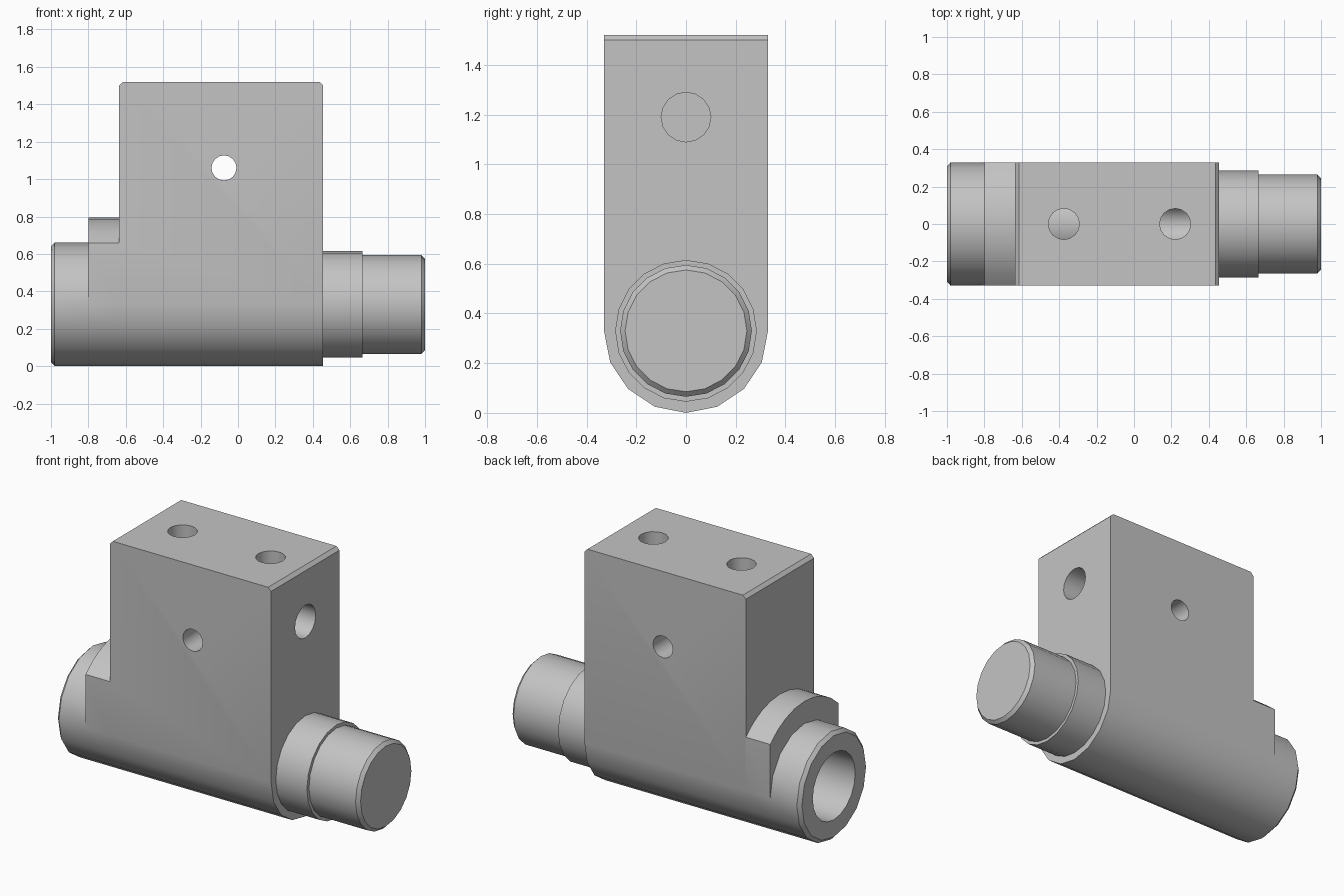
import bpy, bmesh
from math import pi, sin, cos, acos
from mathutils import Matrix, Vector

if "Cube" in bpy.data.objects:
    bpy.data.objects.remove(bpy.data.objects["Cube"])

R = 0.33                       # body radius, also the height of the main axis
X_END, X_STEP, X_BLOCK, X_FACE = -1.0, -0.8, -0.635, 0.455
TOP = 1.52

metal = bpy.data.materials.new("plain_grey")
metal.use_nodes = True
GREY = (0.55, 0.55, 0.55, 1)
metal.diffuse_color = GREY
metal.node_tree.nodes["Principled BSDF"].inputs["Base Color"].default_value = GREY


def arc(radius, start, end, steps):
    """Points (y, z) on an arc about the main axis."""
    return [(radius * cos(start + (end - start) * i / steps),
             R + radius * sin(start + (end - start) * i / steps)) for i in range(steps + 1)]


def finish(name, bm):
    bmesh.ops.recalc_face_normals(bm, faces=bm.faces)
    mesh = bpy.data.meshes.new(name)
    bm.to_mesh(mesh)
    bm.free()
    mesh.materials.append(metal)
    obj = bpy.data.objects.new(name, mesh)
    bpy.context.collection.objects.link(obj)
    return obj


def prism(name, outline, x0, x1, chamfer=None):
    """Extrude a (y, z) outline along x; chamfer is a rule choosing edges."""
    bm = bmesh.new()
    face = bm.faces.new([bm.verts.new((x0, y, z)) for y, z in outline])
    extruded = bmesh.ops.extrude_face_region(bm, geom=[face])["geom"]
    moved = [v for v in extruded if isinstance(v, bmesh.types.BMVert)]
    bmesh.ops.translate(bm, verts=moved, vec=(x1 - x0, 0, 0))
    if chamfer:
        edges = [e for e in bm.edges if all(chamfer(v.co) for v in e.verts)
                 and abs(e.verts[0].co.x - e.verts[1].co.x) < 0.001]
        bmesh.ops.bevel(bm, geom=edges, offset=0.02, segments=1, affect='EDGES')
    return finish(name, bm)


def rod(name, start, end, radius, sides=16):
    bm = bmesh.new()
    start, end = Vector(start), Vector(end)
    axis = end - start
    turn = axis.to_track_quat('Z', 'Y').to_matrix().to_4x4()
    bmesh.ops.create_cone(bm, cap_ends=True, segments=sides, radius1=radius, radius2=radius,
                          depth=axis.length, matrix=Matrix.Translation((start + end) / 2) @ turn)
    return finish(name, bm)


def combine(target, tool, operation):
    mod = target.modifiers.new(operation.lower(), 'BOOLEAN')
    mod.operation, mod.solver, mod.object = operation, 'EXACT', tool
    bpy.context.view_layer.objects.active = target
    bpy.ops.object.modifier_apply(modifier=mod.name)
    bpy.data.objects.remove(tool)


def smooth(obj):
    bpy.ops.object.select_all(action='DESELECT')
    obj.select_set(True)
    bpy.context.view_layer.objects.active = obj
    bpy.ops.object.shade_smooth_by_angle(angle=pi / 6)


# Housing: upright block, arched shoulder and round end on a shared underside
underside = arc(R, pi, 2 * pi, 8)
spread = acos(R / 0.465)
housing = prism("housing", underside + [(R, TOP), (-R, TOP)], X_BLOCK, X_FACE,
                lambda co: co.z > TOP - 0.001)
shoulder = prism("shoulder", underside + arc(0.465, spread, pi - spread, 8), X_STEP, X_BLOCK)
round_end = prism("round_end", underside + arc(R, 0, pi, 8)[1:-1], X_END, X_STEP,
                  lambda co: co.x < X_END + 0.001)
combine(housing, shoulder, 'UNION')
combine(housing, round_end, 'UNION')

# Holes: main bore, two from the top, one cross hole, one side hole
holes = [
    ((-1.1, 0, R), (-0.5, 0, R), 0.205, 20),
    ((-0.375, 0, R), (-0.375, 0, 1.6), 0.083, 16),
    ((0.22, 0, 1.19), (0.22, 0, 1.6), 0.083, 16),
    ((-0.075, -0.5, 1.06), (-0.075, 0.5, 1.06), 0.067, 16),
    ((0.1, 0, 1.19), (0.6, 0, 1.19), 0.1, 16),
]
for start, end, radius, sides in holes:
    combine(housing, rod("hole_cutter", start, end, radius, sides), 'DIFFERENCE')
smooth(housing)

# Stepped pin, turned about the main axis
profile = [(-0.55, 0), (-0.55, 0.2), (0.4, 0.2), (0.4, 0.285), (0.665, 0.285),
           (0.665, 0.265), (0.98, 0.265), (1.0, 0.245), (1.0, 0)]
bm = bmesh.new()
points = [bm.verts.new((x, 0, R + r)) for x, r in profile]
line = [bm.edges.new(pair) for pair in zip(points, points[1:])]
bmesh.ops.spin(bm, geom=points + line, cent=(0, 0, R), axis=(1, 0, 0),
               angle=2 * pi, steps=20)
bmesh.ops.remove_doubles(bm, verts=bm.verts, dist=0.0005)
smooth(finish("stepped_pin", bm))
